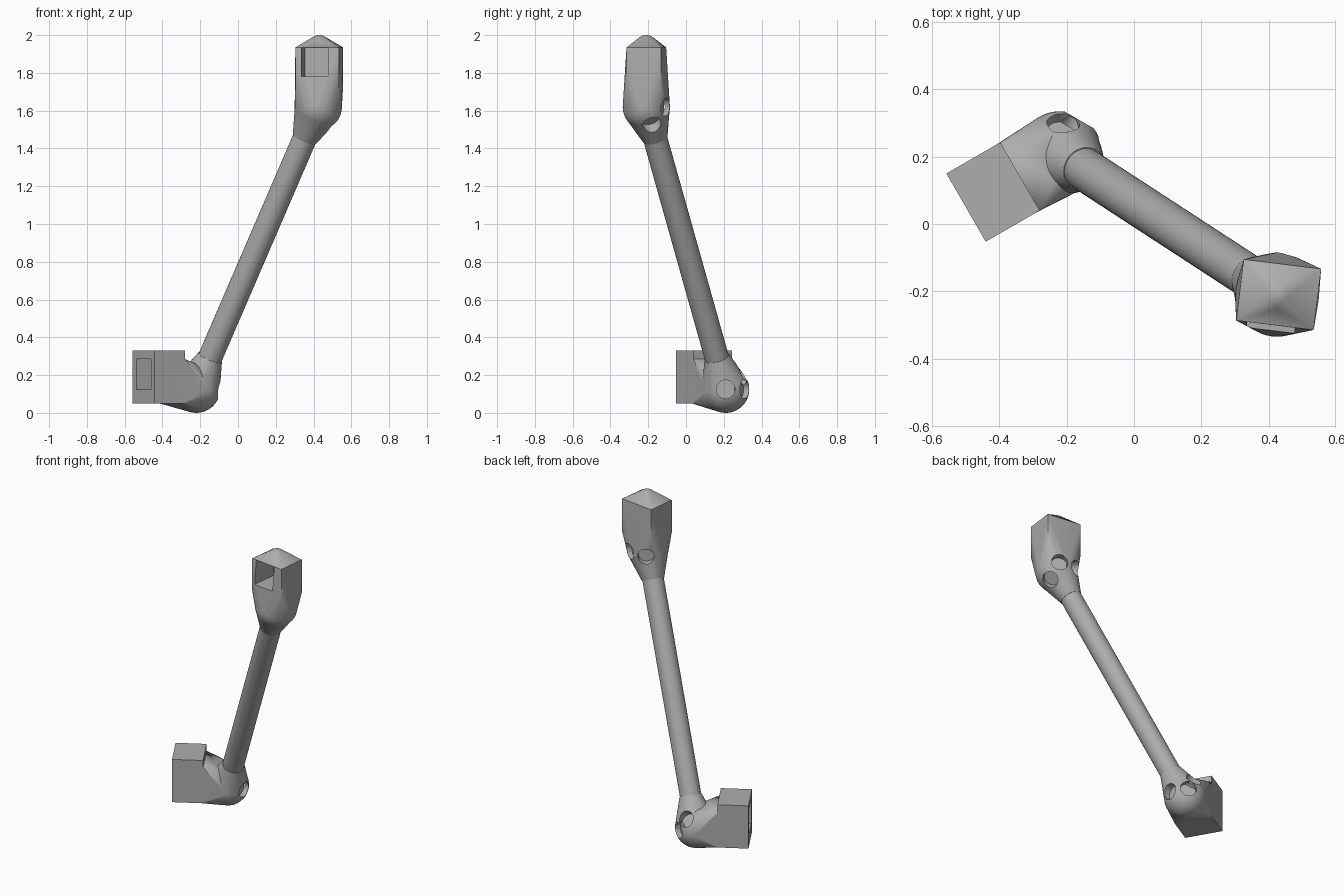
import bpy, bmesh, math
from mathutils import Matrix, Vector

cube = bpy.data.objects.get("Cube")
if cube:
    bpy.data.objects.remove(cube, do_unlink=True)

grey = bpy.data.materials.new("plain grey")
grey.use_nodes = True
grey.diffuse_color = (0.42, 0.42, 0.42, 1)
grey.node_tree.nodes["Principled BSDF"].inputs["Base Color"].default_value = (0.42, 0.42, 0.42, 1)

LOW = Vector((-0.22, 0.21, 0.125))
HIGH = Vector((0.425, -0.21, 1.62))
AXIS = (HIGH - LOW).normalized()
BALL, ROD, COLLAR = 0.125, 0.064, 0.19


def finish(name, bm):
    bmesh.ops.recalc_face_normals(bm, faces=bm.faces)
    mesh = bpy.data.meshes.new(name)
    bm.to_mesh(mesh)
    bm.free()
    mesh.materials.append(grey)
    ob = bpy.data.objects.new(name, mesh)
    bpy.context.collection.objects.link(ob)
    return ob


def add_box(bm, frame, lo, hi):
    lo, hi = Vector(lo), Vector(hi)
    m = frame @ Matrix.Translation((lo + hi) / 2) @ Matrix.Diagonal((*(hi - lo), 1))
    bmesh.ops.create_cube(bm, size=1, matrix=m)


def add_ball(bm, centre, radius):
    bmesh.ops.create_uvsphere(bm, u_segments=48, v_segments=24, radius=radius,
                              matrix=Matrix.Translation(centre))


def add_cylinder(bm, start, end, radius):
    d = end - start
    m = Matrix.Translation((start + end) / 2) @ d.to_track_quat('Z', 'Y').to_matrix().to_4x4()
    bmesh.ops.create_cone(bm, cap_ends=True, segments=48, radius1=radius, radius2=radius,
                          depth=d.length, matrix=m)


def hull(name, bm):
    """Wrap everything in the bmesh in one convex skin."""
    bmesh.ops.delete(bm, geom=bm.edges[:], context='EDGES_FACES')
    res = bmesh.ops.convex_hull(bm, input=bm.verts[:])
    inner = {v for v in res["geom_interior"] + res["geom_unused"]
             if isinstance(v, bmesh.types.BMVert)}
    bmesh.ops.delete(bm, geom=list(inner), context='VERTS')
    bmesh.ops.dissolve_limit(bm, angle_limit=0.005, verts=bm.verts[:], edges=bm.edges[:])
    return finish(name, bm)


def combine(base, others, operation):
    for other in others:
        mod = base.modifiers.new(operation.title(), 'BOOLEAN')
        mod.operation, mod.solver, mod.object = operation, 'EXACT', other
    bpy.context.view_layer.update()
    baked = bpy.data.meshes.new_from_object(
        base.evaluated_get(bpy.context.evaluated_depsgraph_get()))
    base.modifiers.clear()
    base.data = baked
    for other in others:
        bpy.data.objects.remove(other, do_unlink=True)


def collar(name, centre, direction):
    bm = bmesh.new()
    add_ball(bm, centre, BALL - 0.0008)
    add_cylinder(bm, centre, centre + direction * COLLAR, ROD + 0.003)
    return hull(name, bm)


def cutters(centre, directions, frame, lo, hi):
    """Round recesses around the ball and one rectangular pocket."""
    obs = []
    for d in directions:
        bm = bmesh.new()
        d = Vector(d).normalized()
        add_cylinder(bm, centre + d * 0.082, centre + d * 0.2, 0.049)
        obs.append(finish("recess_cutter", bm))
    bm = bmesh.new()
    add_box(bm, frame, lo, hi)
    obs.append(finish("pocket_cutter", bm))
    for ob in obs:
        ob.hide_render = True
    return obs


def smooth(ob):
    bpy.ops.object.select_all(action='DESELECT')
    ob.select_set(True)
    bpy.context.view_layer.objects.active = ob
    bpy.ops.object.shade_smooth_by_angle(angle=math.radians(28))


# Lower joint: block, tapered neck to the ball, collar for the rod
low_frame = Matrix.Translation((LOW.x, LOW.y, 0)) @ Matrix.Rotation(math.radians(30), 4, 'Z')
bm = bmesh.new()
add_box(bm, low_frame, (-0.3225, -0.117, 0.05), (-0.1375, 0.117, 0.33))
lower_joint = finish("lower_joint", bm)
bm = bmesh.new()
add_ball(bm, LOW, BALL)
add_box(bm, low_frame, (-0.16, -0.1165, 0.0505), (-0.137, 0.1165, 0.285))
neck = hull("lower_neck", bm)
combine(lower_joint, [neck, collar("lower_collar", LOW, AXIS)], 'UNION')
combine(lower_joint, cutters(LOW, [(1, 0, 0), (0.5, 0.866, 0), (0.08, 0.72, 0.66)], low_frame,
                             (-0.4, -0.076, 0.125), (-0.18, 0.076, 0.285)), 'DIFFERENCE')

# Upper joint: block with a rounded peak, tapered to the ball, collar for the rod
high_frame = Matrix.Translation((0.43, -0.21, 0)) @ Matrix.Rotation(math.radians(-7), 4, 'Z')
bm = bmesh.new()
add_ball(bm, HIGH, BALL)
add_ball(bm, Vector((0.43, -0.21, 1.94)), 0.06)
add_box(bm, high_frame, (-0.116, -0.0915, 1.725), (0.116, 0.0915, 1.935))
upper_joint = hull("upper_joint", bm)
combine(upper_joint, [collar("upper_collar", HIGH, -AXIS)], 'UNION')
combine(upper_joint, cutters(HIGH, [(0.6, 0.25, -0.76), (0.5, 0.866, 0), (-0.5, 0.866, 0)],
                             high_frame, (-0.083, -0.2, 1.78), (0.06, 0.06, 1.932)), 'DIFFERENCE')

# Slanted rod between the collars
bm = bmesh.new()
add_cylinder(bm, LOW + AXIS * 0.17, HIGH - AXIS * 0.17, ROD)
rod = finish("rod", bm)

for part in (lower_joint, upper_joint, rod):
    smooth(part)
